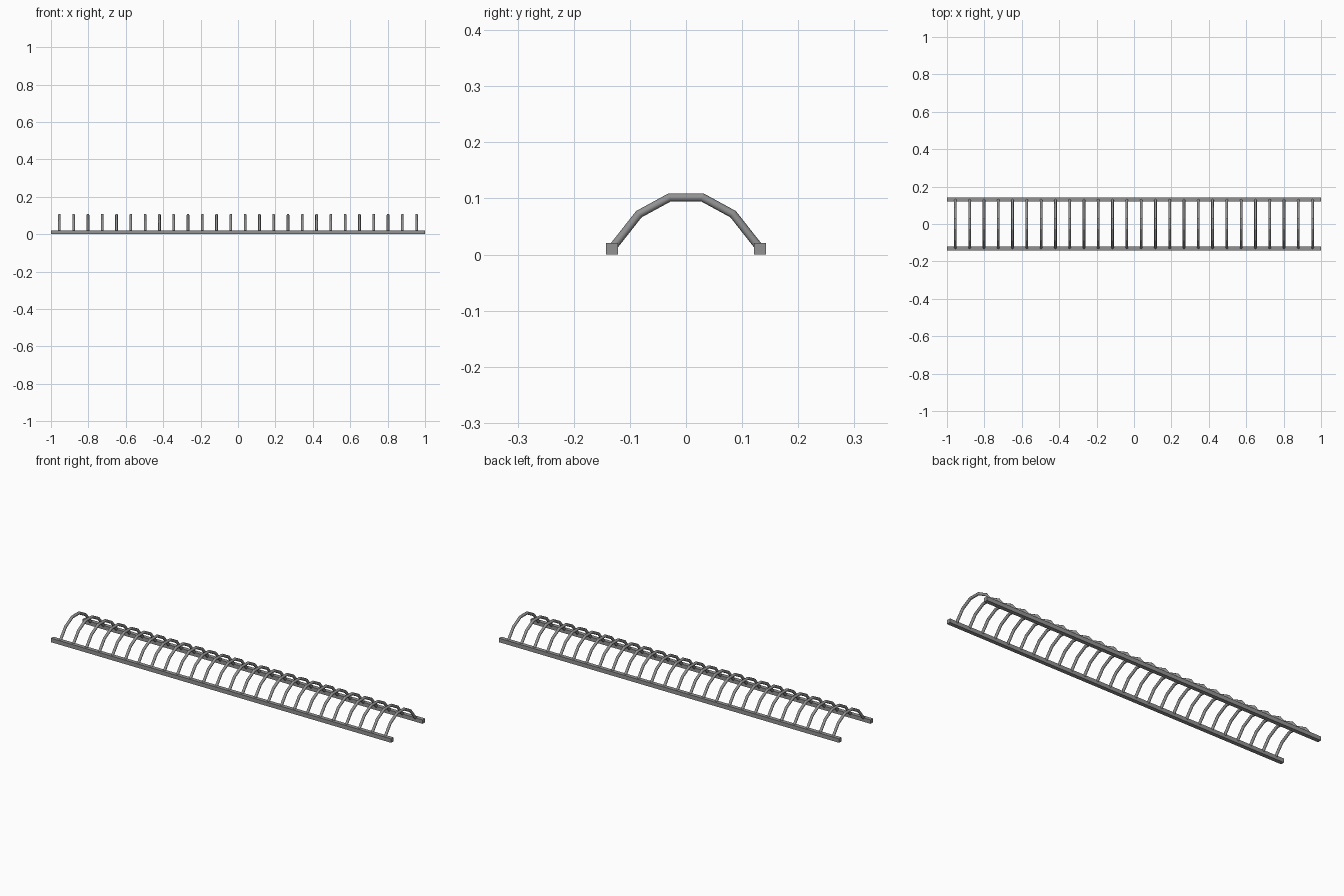
import bpy, bmesh, math
from mathutils import Vector

if "Cube" in bpy.data.objects:
    bpy.data.objects.remove(bpy.data.objects["Cube"])

RAIL_Y, RAIL_W = 0.132, 0.021
RIBS, RIB_END, RIB_R, SIDES = 26, 0.955, 0.0073, 8

# Dark grey metal
metal = bpy.data.materials.new("dark_grey")
metal.diffuse_color = (0.29, 0.29, 0.29, 1)
metal.use_nodes = True
metal.node_tree.nodes["Principled BSDF"].inputs["Base Color"].default_value = metal.diffuse_color


def rail(name, y):
    bpy.ops.mesh.primitive_cube_add(size=1, location=(0, y, RAIL_W / 2))
    ob = bpy.context.object
    ob.name = name
    ob.scale = (2, RAIL_W, RAIL_W)
    bpy.ops.object.transform_apply(location=False, rotation=False, scale=True)
    ob.data.materials.append(metal)


def tube_mesh(name, path):
    """Mitred round tube along a path in the YZ plane."""
    bm = bmesh.new()
    rings = []
    for i, p in enumerate(path):
        a = (p - path[i - 1]).normalized() if i else (path[1] - p).normalized()
        b = (path[i + 1] - p).normalized() if i < len(path) - 1 else a
        t = (a + b).normalized()
        n = Vector((0, -t.z, t.y)) / t.dot(a)
        ring = []
        for k in range(SIDES):
            ang = 2 * math.pi * k / SIDES
            ring.append(bm.verts.new(p + RIB_R * (Vector((math.cos(ang), 0, 0)) + n * math.sin(ang))))
        rings.append(ring)
    for r, s in zip(rings, rings[1:]):
        for k in range(SIDES):
            j = (k + 1) % SIDES
            bm.faces.new((r[k], r[j], s[j], s[k]))
    bm.faces.new(rings[0])
    bm.faces.new(rings[-1])
    bmesh.ops.recalc_face_normals(bm, faces=bm.faces)
    # Round along the tube, crisp at the bends and caps
    for f in bm.faces:
        f.smooth = len(f.verts) == 4
    for ring in rings:
        for k in range(SIDES):
            bm.edges.get((ring[k], ring[(k + 1) % SIDES])).smooth = False
    me = bpy.data.meshes.new(name)
    bm.to_mesh(me)
    bm.free()
    me.materials.append(metal)
    return me


# Two long square rails
rail("front_rail", -RAIL_Y)
rail("back_rail", RAIL_Y)

# Arched ribs spanning the rails
half = [(0.132, 0.011), (0.084, 0.072), (0.029, 0.102)]
path = [Vector((0, -y, z)) for y, z in half] + [Vector((0, y, z)) for y, z in reversed(half)]
rib = tube_mesh("arched_rib", path)
for i in range(RIBS):
    ob = bpy.data.objects.new(f"arched_rib_{i + 1}", rib)
    ob.location.x = -RIB_END + 2 * RIB_END * i / (RIBS - 1)
    bpy.context.collection.objects.link(ob)
